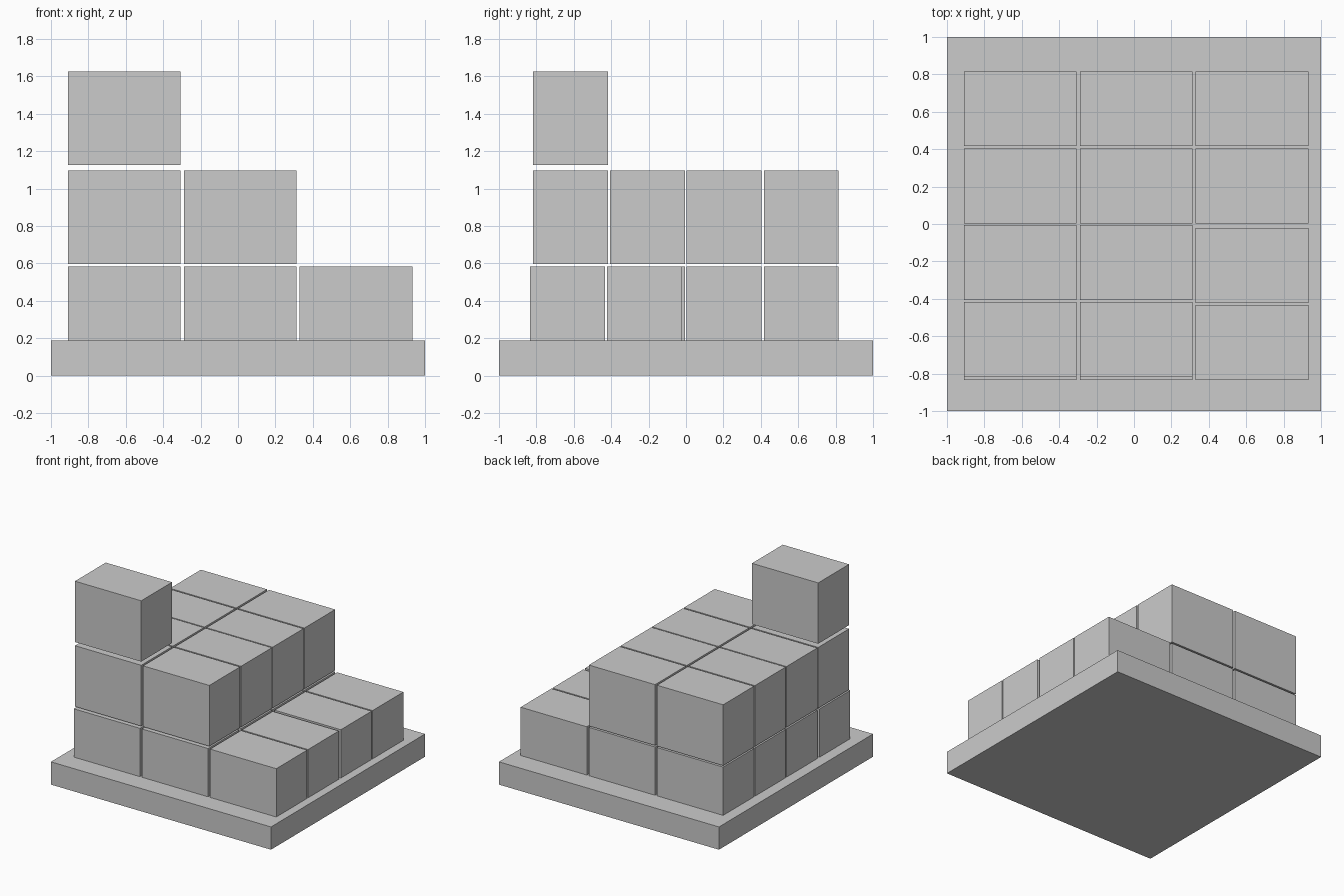
import bpy

if "Cube" in bpy.data.objects:
    bpy.data.objects.remove(bpy.data.objects["Cube"])


def box(name, center, size):
    bpy.ops.mesh.primitive_cube_add(size=1, location=center)
    ob = bpy.context.object
    ob.name = name
    ob.scale = size
    bpy.ops.object.transform_apply(location=False, rotation=False, scale=True)
    return ob


BLOCK = (0.602, 0.4, 0.5)
COLS = (-0.608, 0.011, 0.631)
ROWS = (-0.618, -0.206, 0.204, 0.616)

# Base slab
box("base_slab", (0, 0, 0.0935), (2, 2, 0.187))

# Bottom layer, sunk into the slab; front blocks are nudged slightly forward
for c, x in enumerate(COLS):
    for r, y in enumerate(ROWS):
        nudge = 0.016 if r == 0 or (r == 1 and c == 2) else 0
        box(f"bottom_block_{c}_{r}", (x, y - nudge, 0.334), BLOCK)

# Middle layer: two columns
for c, x in enumerate(COLS[:2]):
    for r, y in enumerate(ROWS):
        box(f"middle_block_{c}_{r}", (x, y, 0.846), BLOCK)

# Single top block at the front left corner
box("top_block", (COLS[0], ROWS[0], 1.376), BLOCK)
